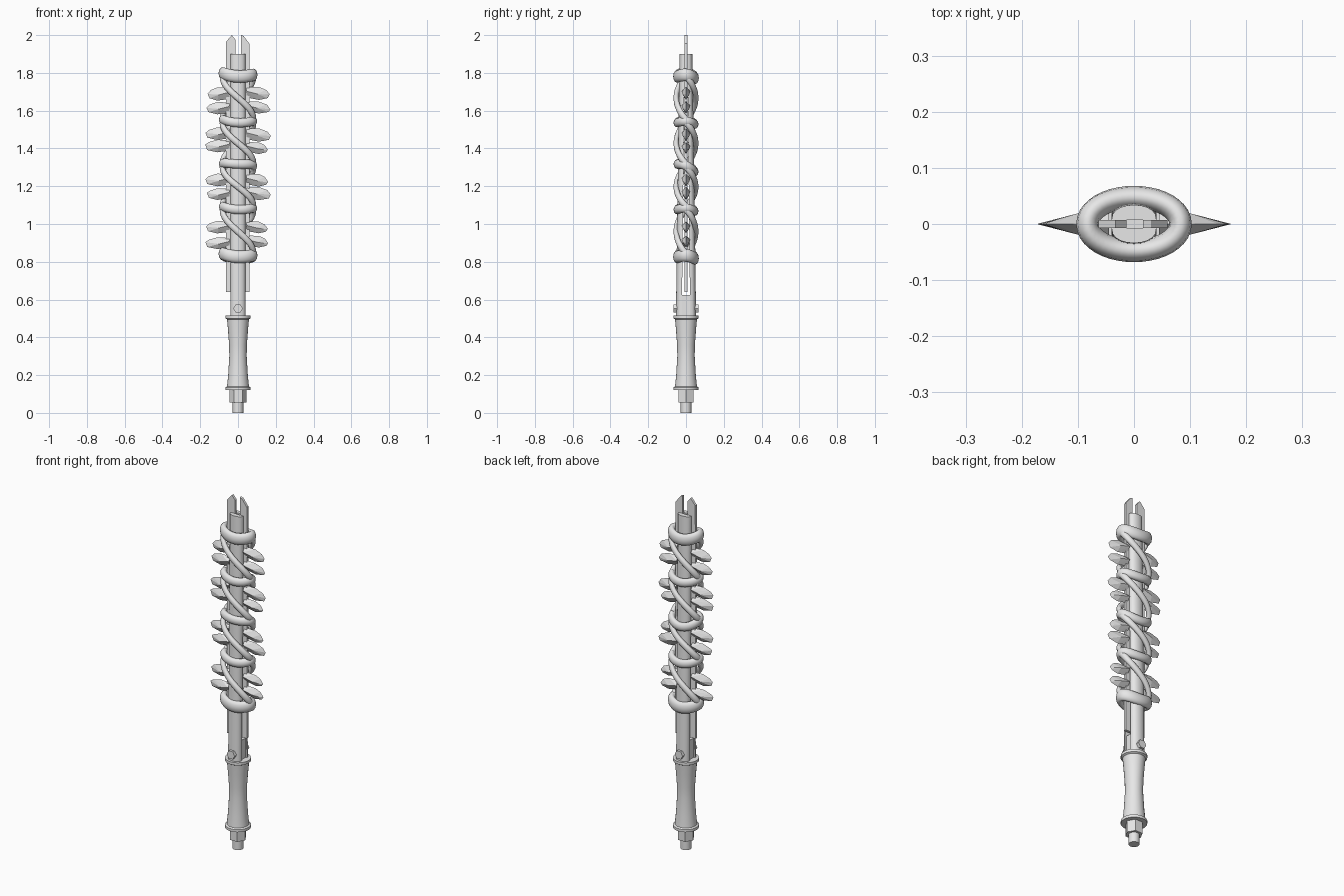
import bpy, bmesh, math, random
from mathutils import Vector

random.seed(4)
cube = bpy.data.objects.get("Cube")
if cube:
    bpy.data.objects.remove(cube)

grey = bpy.data.materials.new("plain grey")
grey.use_nodes = True
grey.diffuse_color = (0.8, 0.8, 0.8, 1)
grey.node_tree.nodes["Principled BSDF"].inputs["Base Color"].default_value = (0.8, 0.8, 0.8, 1)


def finish(name, bm, smooth=None):
    bmesh.ops.recalc_face_normals(bm, faces=bm.faces[:])
    mesh = bpy.data.meshes.new(name)
    bm.to_mesh(mesh)
    bm.free()
    mesh.materials.append(grey)
    ob = bpy.data.objects.new(name, mesh)
    bpy.context.scene.collection.objects.link(ob)
    if smooth:
        bpy.ops.object.select_all(action='DESELECT')
        ob.select_set(True)
        bpy.context.view_layer.objects.active = ob
        bpy.ops.object.shade_smooth_by_angle(angle=math.radians(smooth))
    return ob


def loft(name, rings, closed=False, smooth=40):
    """Skin a list of equal-length point rings."""
    bm = bmesh.new()
    loops = [[bm.verts.new(p) for p in ring] for ring in rings]
    n = len(loops[0])
    pairs = list(zip(loops, loops[1:]))
    if closed:
        pairs.append((loops[-1], loops[0]))
    else:
        bm.faces.new(loops[0])
        bm.faces.new(loops[-1])
    for a, b in pairs:
        for i in range(n):
            j = (i + 1) % n
            bm.faces.new((a[i], a[j], b[j], b[i]))
    return finish(name, bm, smooth)


def turned(name, profile, sides, smooth=40):
    """Round or faceted part around the z axis from (radius, height) pairs."""
    angles = [math.tau * i / sides for i in range(sides)]
    loft(name, [[(r * math.cos(a), r * math.sin(a), z) for a in angles]
                for r, z in profile], smooth=smooth)


def cord(name, path, wide, tall, closed=False):
    """Sweep an oval section along a path wound round the z axis."""
    rings, count = [], len(path)
    for i, p in enumerate(path):
        if closed:
            t = path[(i + 1) % count] - path[i - 1]
        else:
            t = path[min(i + 1, count - 1)] - path[max(i - 1, 0)]
        t.normalize()
        out = Vector((p.x, p.y * 2.2, 0))
        out = (out - t * out.dot(t)).normalized()
        side = t.cross(out)
        rings.append([p + out * wide * math.cos(k * math.tau / 12)
                      + side * tall * math.sin(k * math.tau / 12) for k in range(12)])
    loft(name, rings, closed, smooth=60)


# Grip, with a hex nut and rod end under it
turned("grip", [(0.067, 0.12), (0.067, 0.135), (0.058, 0.14), (0.052, 0.2),
                (0.046, 0.3), (0.047, 0.36), (0.053, 0.44), (0.058, 0.495),
                (0.067, 0.5), (0.067, 0.515)], 24)
turned("end_nut", [(0.045, 0.055), (0.045, 0.122)], 6, None)
turned("end_rod", [(0.028, 0), (0.028, 0.06)], 16)

# Split shaft: two rounded halves which close towards the top
for label, s in (("front", -1), ("back", 1)):
    rings = []
    for z, inner, outer in ((0.51, 0.022, 0.053), (0.8, 0.019, 0.05), (1.9, 0.007, 0.034)):
        rings.append([(0.04 * math.cos(math.pi * i / 10),
                       s * (inner + (outer - inner) * math.sin(math.pi * i / 10) ** 0.8), z)
                      for i in range(11)])
    loft(label + "_shaft_half", rings)

# Plug between the halves, held by a through bolt
loft("shaft_plug", [[(x, y, z) for x, y in ((-0.032, -0.027), (0.032, -0.027),
                                          (0.032, 0.027), (-0.032, 0.027))]
                    for z in (0.51, 0.625)], smooth=None)
loft("through_bolt", [[(0.025 * math.cos(k * math.tau / 6), y,
                        0.553 + 0.025 * math.sin(k * math.tau / 6)) for k in range(6)]
                      for y in (-0.066, 0.066)], smooth=None)

# Thin blade-holding plates with pointed upper ends
outlines = {
    "right_plate": ((-0.064, 0.64), (-0.013, 0.64), (-0.013, 1.975), (-0.033, 2.0), (-0.063, 1.965)),
    "left_plate": ((0.06, 0.64), (0.016, 0.64), (0.016, 2.0), (0.03, 1.995), (0.06, 1.955)),
}
for name, outline in outlines.items():
    loft(name, [[(x, y, z) for x, z in outline] for y in (-0.007, 0.007)], smooth=None)

# Chipped stone blades: two on each side between neighbouring bands
blade_heights = {1: (0.91, 0.985, 1.165, 1.235, 1.405, 1.475, 1.62, 1.695),
                 -1: (0.9, 0.985, 1.16, 1.235, 1.415, 1.48, 1.615, 1.69)}
for s, heights in blade_heights.items():
    for i, z in enumerate(heights):
        reach = random.uniform(0.155, 0.175)
        lean = -0.012 if s > 0 else -0.004
        half = random.uniform(0.031, 0.037)
        chip = random.uniform(0.006, 0.014)
        bm = bmesh.new()
        edge = [(0.045, 0.8 * half), (0.11, 0.95 * half), (reach - 0.018, 0.6 * half),
                (reach, chip + lean), (reach - 0.01, -0.6 * half),
                (0.11, -half), (0.045, -0.8 * half)]
        for x, dz in edge:
            bm.verts.new((s * x, 0, z + dz + lean * (x - 0.08) * 8))
        for y in (-1, 1):
            bm.verts.new((s * 0.045, y * 0.022, z + 0.008))
            bm.verts.new((s * 0.1, y * 0.019, z - 0.006))
            bm.verts.new((s * 0.135, y * 0.009, z + lean))
        bmesh.ops.convex_hull(bm, input=bm.verts[:])
        finish(("left" if s > 0 else "right") + f"_blade_{i + 1}", bm)

# Cord bands around the shaft, thickest at both ends
bands = (0.83, 1.08, 1.305, 1.54, 1.785)
for i, z in enumerate(bands):
    end = i in (0, len(bands) - 1)
    tall = 0.033 if end else 0.024
    wide = 0.02 if end else 0.018
    tilt = 0.02 if i == 2 else 0.004
    path = []
    for k in range(40):
        a = math.tau * k / 40
        c, d = math.cos(a), math.sin(a)
        path.append(Vector((0.083 * c, 0.048 * d,
                            z - tilt * d - 0.004 * c + 0.008 * math.cos(2 * a))))
    cord(f"cord_band_{i + 1}", path, wide, tall, closed=True)

# Slanting cords, one on the front and one on the back of each gap
for i, (low, high) in enumerate(zip(bands, bands[1:])):
    for label, s in (("front", -1), ("back", 1)):
        path = []
        for k in range(25):
            t = k / 24
            a = math.pi * t
            path.append(Vector((s * 0.083 * math.cos(a), s * 0.052 * math.sin(a) ** 0.8,
                                high - 0.005 + (low - high + 0.02) * t)))
        cord(f"{label}_slanting_cord_{i + 1}", path, 0.014, 0.017)
